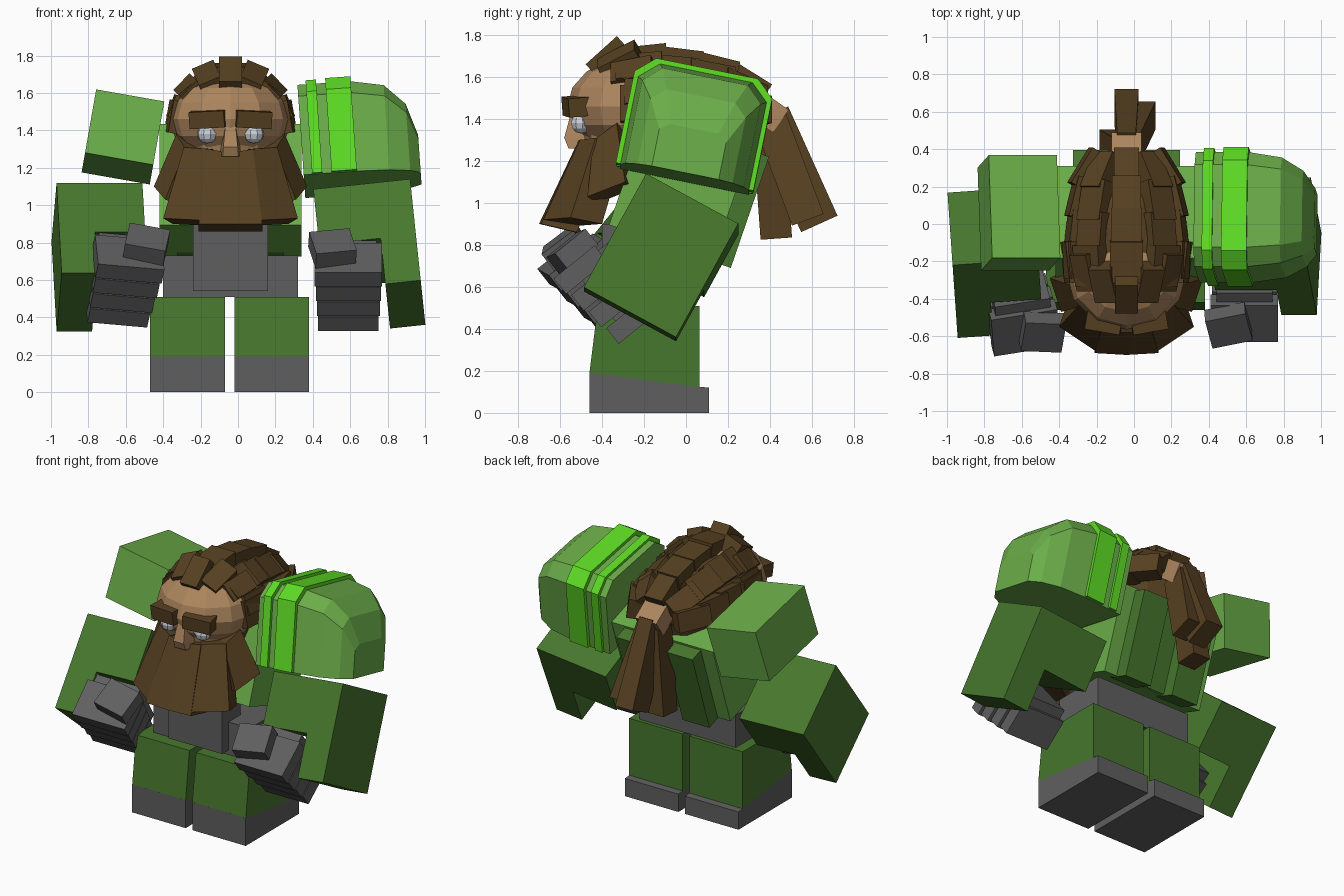
import bpy, bmesh, math
from mathutils import Vector, Matrix, Euler

cube = bpy.data.objects.get("Cube")
if cube:
    bpy.data.objects.remove(cube, do_unlink=True)

def srgb(r, g, b):
    return tuple(((c / 255 + 0.055) / 1.055) ** 2.4 for c in (r, g, b)) + (1,)

def material(name, *rgb):
    m = bpy.data.materials.new(name)
    m.use_nodes = True
    m.diffuse_color = srgb(*rgb)
    m.node_tree.nodes["Principled BSDF"].inputs["Base Color"].default_value = srgb(*rgb)
    return m

DARK = material("dark green", 71, 119, 45)
LIGHT = material("light green", 107, 173, 73)
BRIGHT = material("bright green", 94, 220, 36)
BROWN = material("hair brown", 86, 64, 33)
SKIN = material("skin", 173, 134, 94)
GREY = material("grey", 95, 95, 95)
EYE = material("eye white", 200, 206, 214)

def finish(name, bm, mats, matrix=Matrix()):
    bmesh.ops.recalc_face_normals(bm, faces=bm.faces)
    me = bpy.data.meshes.new(name)
    bm.to_mesh(me)
    bm.free()
    for m in mats:
        me.materials.append(m)
    ob = bpy.data.objects.new(name, me)
    ob.matrix_world = matrix
    bpy.context.collection.objects.link(ob)
    return ob

def pose(loc=(0, 0, 0), pitch=0, roll=0, yaw=0):
    e = Euler([math.radians(a) for a in (pitch, roll, yaw)])
    return Matrix.Translation(loc) @ e.to_matrix().to_4x4()

def loft(name, rings, mat, matrix=Matrix()):
    """Skin a list of equal point rings and cap both ends."""
    bm = bmesh.new()
    vs = [[bm.verts.new(p) for p in ring] for ring in rings]
    n = len(vs[0])
    for a, b in zip(vs, vs[1:]):
        for i in range(n):
            j = (i + 1) % n
            bm.faces.new((a[i], a[j], b[j], b[i]))
    bm.faces.new(vs[0])
    bm.faces.new(vs[-1])
    return finish(name, bm, [mat], matrix)

def block(name, lo, hi, mat, matrix=Matrix()):
    (x0, y0, z0), (x1, y1, z1) = lo, hi
    rings = [[(x0, y0, z), (x1, y0, z), (x1, y1, z), (x0, y1, z)] for z in (z0, z1)]
    return loft(name, rings, mat, matrix)

def box(name, size, mat, matrix):
    h = Vector(size) / 2
    return block(name, -h, h, mat, matrix)

def side_prism(name, x0, x1, profile, mat):
    return loft(name, [[(x, y, z) for y, z in profile] for x in (x0, x1)], mat)

def ellipsoid(name, loc, radii, segs, mats, scalp=False):
    bm = bmesh.new()
    bmesh.ops.create_uvsphere(bm, u_segments=segs, v_segments=segs * 2 // 3, radius=1)
    bmesh.ops.transform(bm, matrix=Matrix.Translation(loc) @ Matrix.Diagonal((*radii, 1)), verts=bm.verts)
    for f in bm.faces:
        c = f.calc_center_median()
        f.material_index = int(scalp and c.y > -.22 and c.z > 1.3)
    return finish(name, bm, mats)

CX = -0.04

# Legs and boots
boot = [(-.46, 0), (.11, 0), (.11, .12), (.06, .125), (-.46, .19)]
leg = [(-.46, .188), (.065, .123), (.065, .51), (-.42, .51)]
for side, x in (("right", -.47), ("left", -.02)):
    side_prism(side + "_boot", x, x + .4, boot, GREY)
    side_prism(side + "_leg", x, x + .4, leg, DARK)

# Hips, belt plate, torso and the two raised back panels
block("hips", (-.40, -.33, .51), (.32, .04, .73), GREY)
block("belt_plate", (-.24, -.4, .54), (.16, -.2, .9), GREY)
lean = pose((CX, -.028, 1.08), -19)
box("torso", (.76, .52, .57), LIGHT, lean)
block("back_groove", (-.09, .25, -.28), (.09, .268, .27), DARK, lean)
for side, x in (("right", -.285), ("left", .085)):
    block(side + "_back_panel", (x, .2, -.29), (x + .2, .355, .27), DARK, lean)

# Plain right shoulder
box("right_shoulder", (.37, .56, .35), LIGHT, pose((-.615, .06, 1.365), -11, 10))

# Rounded left shoulder guard with raised stripes
guard = [(-.32, 0), (-.32, .43), (-.23, .51), (.22, .51), (.305, .43), (.305, 0)]
def guard_ring(x, s=1.0, t=1.0, grow=0.0):
    return [(x, y * s + math.copysign(grow, y), z * t + (grow if z else grow / 5)) for y, z in guard]
gm = pose((.655, 0, 1.12), -11.5, -4)
loft("left_shoulder_guard", [guard_ring(-.30), guard_ring(-.02), guard_ring(.16, .92, .94),
     guard_ring(.27, .74, .74), guard_ring(.325, .52, .42)], LIGHT, gm)
for name, a, b, g in (("thin_stripe", -.255, -.2, .018), ("wide_stripe", -.15, -.015, .022)):
    loft(name, [guard_ring(a, grow=g), guard_ring(b, grow=g)], BRIGHT, gm)

# Arms with a notch for the hand
def arm(side, s, width, matrix):
    prof = [(0, 0), (-width, 0), (-width, -.34), (-.19, -.34), (-.19, -.62), (0, -.62)]
    loft(side + "_arm", [[(s * u, y, v) for u, v in prof] for y in (0, .5)], DARK, matrix)

arm("left", 1, .52, pose((.92, -.19, 1.14), -28.6, -6))
arm("right", -1, .46, pose((-.97, -.22, 1.12), -39, 0, 4))

# Fists: four stacked fingers, palm and thumb
def fist(side, s, matrix):
    for i in range(4):
        w, z = .18 - .006 * i, -.114 * i
        block(f"{side}_finger_{i + 1}", (-w, .015 * i, z - .095), (w, .25, z), GREY, matrix)
    block(side + "_palm", (-.15, .1, -.4), (.15, .31, -.03), GREY, matrix)
    box(side + "_thumb", (.22, .19, .1), GREY, matrix @ pose((-s * .085, .15, .045), 0, 3 * s, 12 * s))

fist("left", 1, pose((.59, -.63, .64), 39))
fist("right", -1, pose((-.57, -.68, .67), 39, 5, 9))

# Head: long skull with a broad brow at the front
ellipsoid("head", (CX, -.1, 1.38), (.3, .42, .31), 12, [SKIN, BROWN], True)
ellipsoid("forehead", (CX, -.25, 1.46), (.325, .315, .235), 12, [SKIN])

# Face
loft("nose", [[(CX - w, -.45, z), (CX - w * .7, y, z), (CX + w * .7, y, z), (CX + w, -.45, z)]
     for w, y, z in ((.06, -.56, 1.26), (.055, -.58, 1.31), (.04, -.55, 1.42))], SKIN)
for side, s in (("right", -1), ("left", 1)):
    ellipsoid(side + "_eye", (CX + s * .125, -.5, 1.38), (.055, .05, .05), 9, [EYE])
    box(side + "_brow", (.19, .1, .09), BROWN, pose((CX + s * .12, -.525, 1.46), 5, 3 * s, 10 * s))

# Beard: flared slabs running from cheek to cheek
def slab(name, top, bottom, push):
    push = Vector(push)
    (a, b), (c, d) = [[Vector(p) for p in pair] for pair in (top, bottom)]
    low = push + Vector((0, 0, -.03))
    loft(name, [[a, b, d, c], [a + push, b + push, d + low, c + low]], BROWN)

for side, s in (("right", -1), ("left", 1)):
    def P(x, y, z):
        return (CX + s * x, y, z)
    slab(side + "_beard_front", (P(0, -.52, 1.28), P(.12, -.51, 1.3)),
         (P(0, -.70, .9), P(.17, -.69, .9)), (0, .17, -.01))
    slab(side + "_beard_side", (P(.11, -.51, 1.3), P(.25, -.43, 1.31)),
         (P(.165, -.68, .92), P(.36, -.55, .93)), (-s * .05, .15, 0))
    slab(side + "_sideburn", (P(.24, -.44, 1.3), P(.29, -.33, 1.38)),
         (P(.35, -.47, 1.03), P(.41, -.29, 1.1)), (-s * .09, .05, 0))

# Hairline: a fan of small raised blocks
for c in range(-3, 4):
    a = 23 * c
    t, k = math.radians(a), abs(c)
    box(f"hairline_{c + 4}", (.125, .2, .1), BROWN,
        pose((CX + .29 * math.sin(t), -.37 + .06 * k, 1.42 + .27 * math.cos(t)), 42 - 13 * k, a))

# Hair: overlapping rows of blocks across the skull
rows = [(-.2, .285, .28, 6), (-.03, .265, .265, -7), (.14, .25, .23, -14), (.29, .21, .16, -32)]
for r, (y, rx, rz, pitch) in enumerate(rows):
    for c in range(-2, 3):
        t = math.radians(40 * c)
        loc = (CX + rx * math.sin(t), y - .02 * (c % 2), 1.42 + rz * math.cos(t) - .015 * (c % 2))
        box(f"hair_{r + 1}_{c + 3}", (.58 * rx + .01, .22, .1), BROWN, pose(loc, pitch, 40 * c))

# Ponytail: tie and flared strands
box("hair_tie", (.16, .14, .13), SKIN, pose((CX, .395, 1.43), -35))
def strand(name, a, b, w0, w1, depth):
    a, b = Vector(a), Vector(b)
    back = (b - a).cross(Vector((1, 0, 0))).normalized() * depth / 2
    loft(name, [[p + Vector((sx * w / 2, 0, 0)) + back * sy
                 for sx, sy in ((-1, -1), (1, -1), (1, 1), (-1, 1))]
                for p, w in ((a, w0), (b, w1))], BROWN)

strand("ponytail_middle", (CX, .4, 1.42), (CX, .635, .90), .1, .13, .19)
strand("ponytail_left", (CX + .03, .4, 1.4), (CX + .1, .58, .92), .08, .11, .16)
strand("ponytail_right", (CX - .03, .39, 1.38), (CX - .08, .43, .83), .09, .13, .15)
